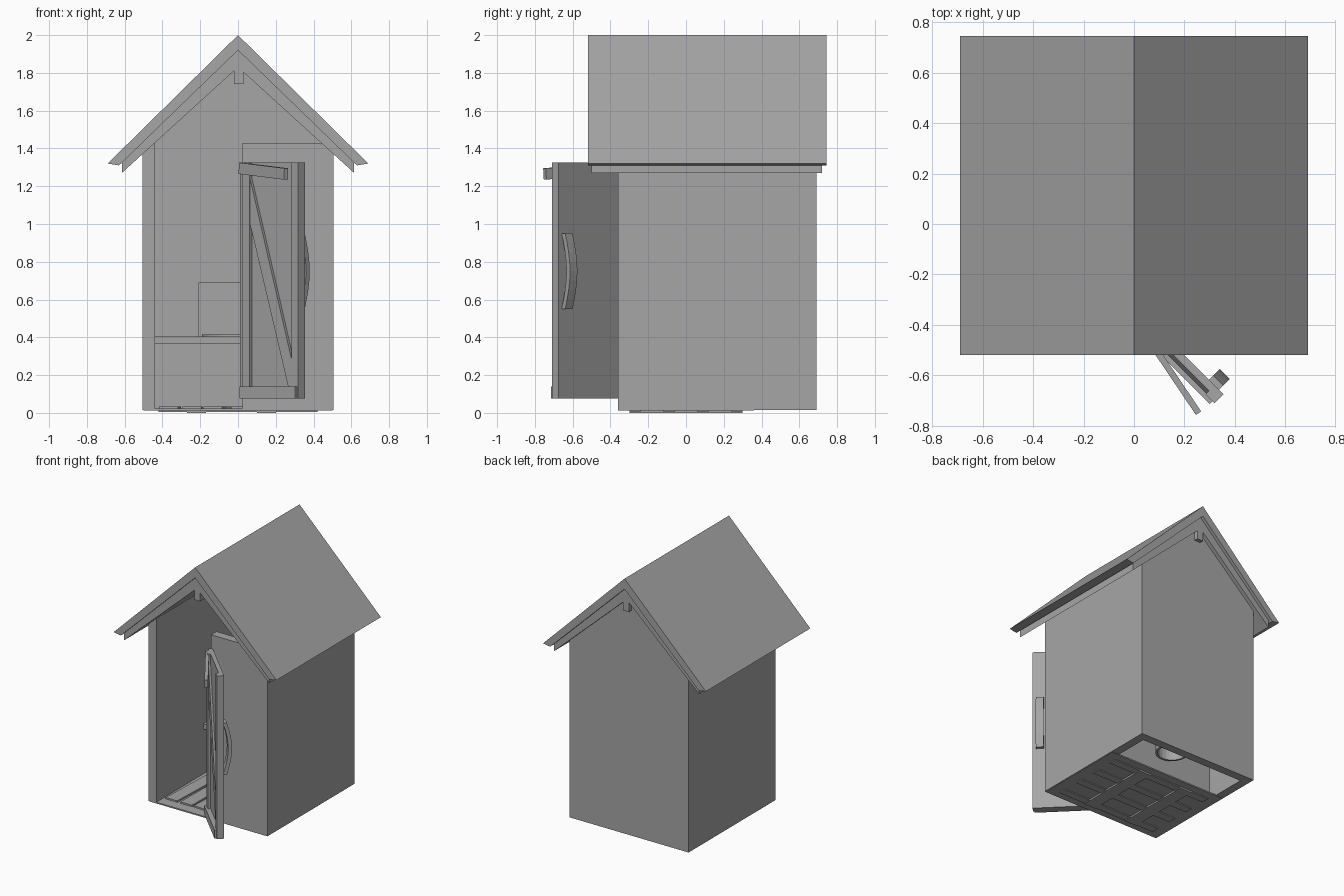
import bpy, bmesh, random
from math import radians, cos, sin, pi
from mathutils import Matrix, Vector

random.seed(4)
if "Cube" in bpy.data.objects:
    bpy.data.objects.remove(bpy.data.objects["Cube"], do_unlink=True)

GREY = (0.38, 0.38, 0.38, 1)
wood = bpy.data.materials.new("weathered grey wood")
wood.use_nodes = True
wood.diffuse_color = GREY
wood.node_tree.nodes["Principled BSDF"].inputs["Base Color"].default_value = GREY


def finish(name, bm, matrix=None):
    bmesh.ops.recalc_face_normals(bm, faces=bm.faces)
    mesh = bpy.data.meshes.new(name)
    bm.to_mesh(mesh)
    bm.free()
    obj = bpy.data.objects.new(name, mesh)
    bpy.context.scene.collection.objects.link(obj)
    mesh.materials.append(wood)
    if matrix:
        obj.matrix_world = matrix
    return obj


def prism(name, outline, y0, y1, matrix=None):
    """Extrude an outline of (x, z) points from y0 to y1."""
    bm = bmesh.new()
    face = bm.faces.new([bm.verts.new((x, y0, z)) for x, z in outline])
    new = bmesh.ops.extrude_face_region(bm, geom=[face])["geom"]
    bmesh.ops.translate(bm, vec=(0, y1 - y0, 0),
                        verts=[v for v in new if isinstance(v, bmesh.types.BMVert)])
    return finish(name, bm, matrix)


def box(name, x0, x1, y0, y1, z0, z1, matrix=None):
    return prism(name, [(x0, z0), (x1, z0), (x1, z1), (x0, z1)], y0, y1, matrix)


def ring(name, center, r_in, r_out, z0, z1, sides=24):
    """Round tube with a hole through it."""
    bm = bmesh.new()
    loops = []
    for r, z in ((r_in, z0), (r_out, z0), (r_out, z1), (r_in, z1)):
        loops.append([bm.verts.new((center[0] + r * cos(2 * pi * i / sides),
                                    center[1] + r * sin(2 * pi * i / sides), z))
                      for i in range(sides)])
    for k in range(4):
        a, b = loops[k], loops[(k + 1) % 4]
        for i in range(sides):
            j = (i + 1) % sides
            bm.faces.new((a[i], a[j], b[j], b[i]))
    return finish(name, bm)


def mirrored(half):
    """Complete a half outline whose first and last points lie on x = 0."""
    return half + [(-x, z) for x, z in half[-2:0:-1]]


# Walls
BASE, FRONT, BACK, OUT, INN = 0.015, -0.36, 0.69, 0.505, 0.44
EAVE, T = 1.38, OUT - INN
for side, label in ((-1, "right"), (1, "left")):
    prism(label + "_wall", [(side * OUT, BASE), (side * INN, BASE),
                            (side * INN, 1.44), (side * OUT, EAVE)], FRONT, BACK - T)
prism("back_wall", mirrored([(0, BASE), (OUT, BASE), (OUT, EAVE), (0, 1.85)]), BACK - T, BACK)
prism("front_wall", [(0.025, BASE), (OUT, BASE), (OUT, EAVE), (0.43, 1.43), (0.025, 1.43)],
      FRONT - 0.001, FRONT + T)

# Roof: outer cover, inner lining and ridge beam
prism("roof_cover", mirrored([(0, 2), (0.69, 1.32), (0.63, 1.31), (0, 1.92)]), -0.52, 0.745)
prism("roof_lining", mirrored([(0, 1.925), (0.615, 1.325), (0.615, 1.27), (0, 1.83)]), -0.5, 0.72)
box("ridge_beam", -0.02, 0.03, -0.5, 0.72, 1.74, 1.9)

# Floor slab, joists below and loose planks on top
box("floor", -0.5, 0.5, FRONT, 0.36, 0.012, 0.022)
for i in range(4):
    y = -0.3 + i * 0.18
    box("floor_joist", -0.42, 0.42, y, y + 0.06, 0.005, 0.013)
for x in (-0.27, 0.1):
    box("floor_runner", x, x + 0.1, -0.3, 0.3, 0, 0.013)
for i in range(7):
    turn = (Matrix.Translation((-0.36 + i * 0.12, -0.06, 0.022))
            @ Matrix.Rotation(radians(random.uniform(-4, 4)), 4, "Z")
            @ Matrix.Rotation(radians(random.uniform(-1.5, 1.5)), 4, "Y"))
    box("floor_plank", -0.05, 0.05, -0.22, 0.24, 0, 0.012, turn)

# Bench with a round hole, seat, chute and raised lid
HOLE = (0, 0.41)
box("bench_front", -INN, INN, 0.25, 0.29, 0.02, 0.37)
bench = box("bench_top", -INN, INN, 0.21, BACK - T, 0.365, 0.405)
bm = bmesh.new()
bmesh.ops.create_cone(bm, cap_ends=True, segments=24, radius1=0.11, radius2=0.11, depth=0.3,
                      matrix=Matrix.Translation((*HOLE, 0.4)))
cutter = finish("hole_cutter", bm)
cutter.hide_render = True
cutter.hide_viewport = True
cut = bench.modifiers.new("hole", "BOOLEAN")
cut.object = cutter
cut.solver = "EXACT"
bpy.context.view_layer.update()
bpy.context.view_layer.objects.active = bench
bpy.ops.object.modifier_apply(modifier="hole")
bpy.data.objects.remove(cutter, do_unlink=True)
ring("seat", HOLE, 0.11, 0.19, 0.4, 0.415)
ring("chute", HOLE, 0.1, 0.115, 0.17, 0.4)
box("lid", -0.21, 0.21, 0.585, 0.615, 0.405, 0.69)

# Door, swung open: local x runs from hinge to tip, local y is the outer side
door = Matrix.Translation((0.025, FRONT, 0)) @ Matrix.Rotation(radians(-45), 4, "Z")
BOT, TOP, W = 0.075, 1.325, 0.455
box("door_panel", 0, W, -0.02, 0.01, BOT, TOP, door)
for x0, x1 in ((0.035, 0.09), (0.405, W)):
    box("door_stile", x0, x1, -0.04, -0.02, BOT, TOP, door)
box("door_bottom_rail", 0.03, W - 0.01, -0.055, -0.02, BOT, 0.14, door)
prism("door_brace", [(0.09, 1.24), (0.405, 0.27), (0.405, 0.14), (0.375, 0.14), (0.09, 1.0)],
      -0.035, -0.02, door)

# Loose top rail hanging off the door
rail = (Matrix.Translation((0.025, -0.385, 1.295)) @ Matrix.Rotation(radians(-56), 4, "Z")
        @ Matrix.Rotation(radians(4), 4, "Y"))
box("door_loose_rail", 0, 0.43, -0.025, 0, -0.03, 0.03, rail)

# Arched handle on the outer side of the door
STEPS = 8
arc = [(i / STEPS, 0.03 * sin(pi * i / STEPS)) for i in range(STEPS + 1)]
outer = [(0.035 + 1.2 * d, 0.55 + 0.4 * t) for t, d in arc]
inner = [(0.008 + 1.2 * d, 0.55 + 0.4 * t) for t, d in reversed(arc)]
turned = door @ Matrix.Translation((0.43, 0, 0)) @ Matrix.Rotation(radians(90), 4, "Z")
prism("door_handle", outer + inner, 0, 0.055, turned)
